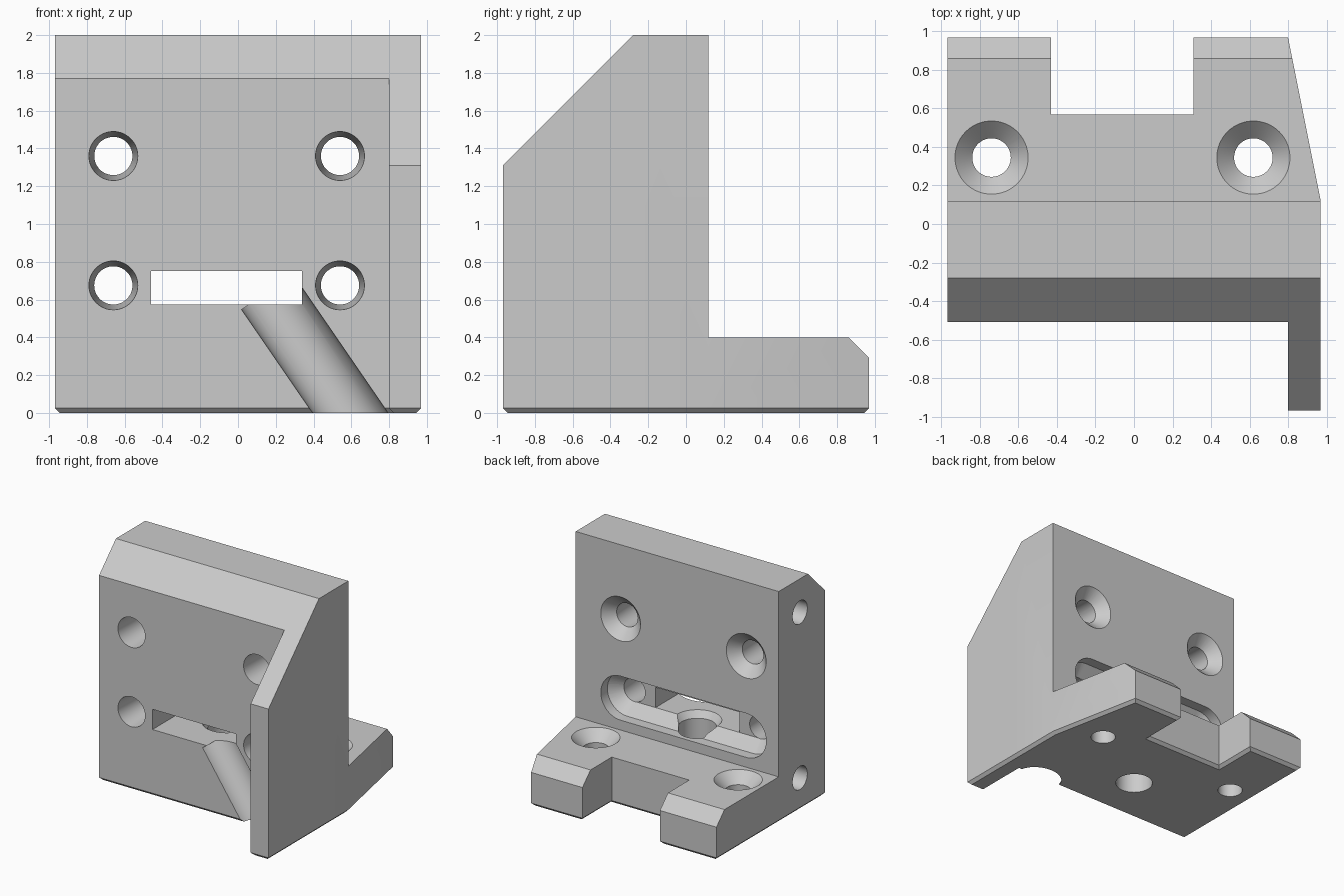
import bpy, bmesh, math
from mathutils import Vector

if "Cube" in bpy.data.objects:
    bpy.data.objects.remove(bpy.data.objects["Cube"], do_unlink=True)

grey = bpy.data.materials.new("plain_grey")
grey.use_nodes = True
grey.diffuse_color = (0.6, 0.6, 0.6, 1)
grey.node_tree.nodes["Principled BSDF"].inputs["Base Color"].default_value = (0.6, 0.6, 0.6, 1)


def add_object(name, bm):
    bmesh.ops.recalc_face_normals(bm, faces=bm.faces)
    mesh = bpy.data.meshes.new(name)
    bm.to_mesh(mesh)
    bm.free()
    mesh.materials.append(grey)
    obj = bpy.data.objects.new(name, mesh)
    bpy.context.collection.objects.link(obj)
    return obj


def prism(name, points, offset, bevel=0):
    """Extrude an outline; optionally bevel the edges of its starting face."""
    bm = bmesh.new()
    face = bm.faces.new([bm.verts.new(p) for p in points])
    rim = list(face.edges)
    top = bmesh.ops.extrude_face_region(bm, geom=[face], use_keep_orig=True)
    moved = [g for g in top["geom"] if isinstance(g, bmesh.types.BMVert)]
    bmesh.ops.translate(bm, verts=moved, vec=offset)
    bmesh.ops.recalc_face_normals(bm, faces=bm.faces)
    if bevel:
        bmesh.ops.bevel(bm, geom=rim, offset=bevel, segments=1, affect="EDGES")
    return add_object(name, bm)


def bore(*cones, sides=64):
    """Convex cutter around tapered cylinders given as (start, end, r_start, r_end)."""
    bm = bmesh.new()
    for start, end, r0, r1 in cones:
        start, end = Vector(start), Vector(end)
        turn = (end - start).to_track_quat("Z", "Y")
        for centre, r in ((start, r0), (end, r1)):
            for i in range(sides):
                a = math.tau * i / sides
                bm.verts.new(centre + turn @ Vector((r * math.cos(a), r * math.sin(a), 0)))
    bmesh.ops.convex_hull(bm, input=bm.verts)
    bmesh.ops.dissolve_limit(bm, angle_limit=0.001, verts=bm.verts, edges=bm.edges)
    return add_object("cutter", bm)


def apply_boolean(body, cutter, operation="DIFFERENCE"):
    cutter.hide_render = True
    mod = body.modifiers.new("cut", "BOOLEAN")
    mod.operation, mod.solver, mod.object = operation, "EXACT", cutter
    bpy.context.view_layer.objects.active = body
    bpy.ops.object.modifier_apply(modifier=mod.name)
    bpy.data.objects.remove(cutter, do_unlink=True)


# Bracket body: plan outline crossed with side profile
plan = [(-.97, -.51), (.8, -.51), (.8, -.97), (.97, -.97), (.97, .12), (.8, .97),
        (.31, .97), (.31, .57), (-.43, .57), (-.43, .97), (-.97, .97)]
side = [(-1.2, -.2), (.97, -.2), (.97, .29), (.86, .4), (.12, .4), (.12, 2), (-.28, 2), (-1.2, 1.08)]
body = prism("mounting_bracket", [(x, y, 0) for x, y in plan], (0, 0, 2.2), bevel=.025)
apply_boolean(body, prism("profile", [(-1.2, y, z) for y, z in side], (2.4, 0, 0)), "INTERSECT")

cutters = []
# Countersunk holes through the foot
for x in (-.74, .62):
    cutters.append(bore(((x, .345, .41), (x, .345, .31), .2, .1)))
    cutters.append(bore(((x, .345, .33), (x, .345, -.1), .1, .1)))

# Tapered screw holes through the upright
for x in (-.66, .54):
    cutters.append(bore(((x, .13, 1.36), (x, .03, 1.36), .2, .1)))
    cutters.append(bore(((x, .05, 1.36), (x, -.52, 1.36), .1, .13)))
    cutters.append(bore(((x, -.05, .675), (x, -.52, .675), .1, .13)))

# Rounded pocket joining the lower screw holes
for y0, y1, r0, r1 in ((.14, .02, .19, .19), (.03, -.07, .2, .1)):
    cutters.append(bore(*[((x, y0, .675), (x, y1, .675), r0, r1) for x in (-.66, .54)]))

# Through slot
cutters.append(prism("slot", [(-.46, -.6, .575), (.34, -.6, .575), (.34, -.6, .75), (-.46, -.6, .75)],
                     (0, .68, 0)))

# Vertical hole under the slot
cutters.append(bore(((-.06, -.07, .6), (-.06, -.07, -.1), .15, .15)))
cutters.append(bore(((-.06, -.07, .6), (-.06, -.07, .52), .21, .15)))

# Diagonal half-round groove on the front
cutters.append(bore(((.67, -.51, -.11), (.155, -.51, .64), .165, .165)))

# Blind holes in the plain side
for z in (.28, 1.71):
    cutters.append(bore(((-1.1, -.17, z), (-.4, -.17, z), .1, .1)))

for cutter in cutters:
    apply_boolean(body, cutter)

# The groove must leave the side wall whole
wall = [(-.97, .025), (-.4, .025), (-.4, 1.7), (-.97, 1.31)]
apply_boolean(body, prism("wall", [(.8, y, z) for y, z in wall], (.17, 0, 0)), "UNION")

bpy.ops.object.select_all(action="DESELECT")
body.select_set(True)
bpy.context.view_layer.objects.active = body
bpy.ops.object.shade_smooth_by_angle(angle=math.radians(30))
